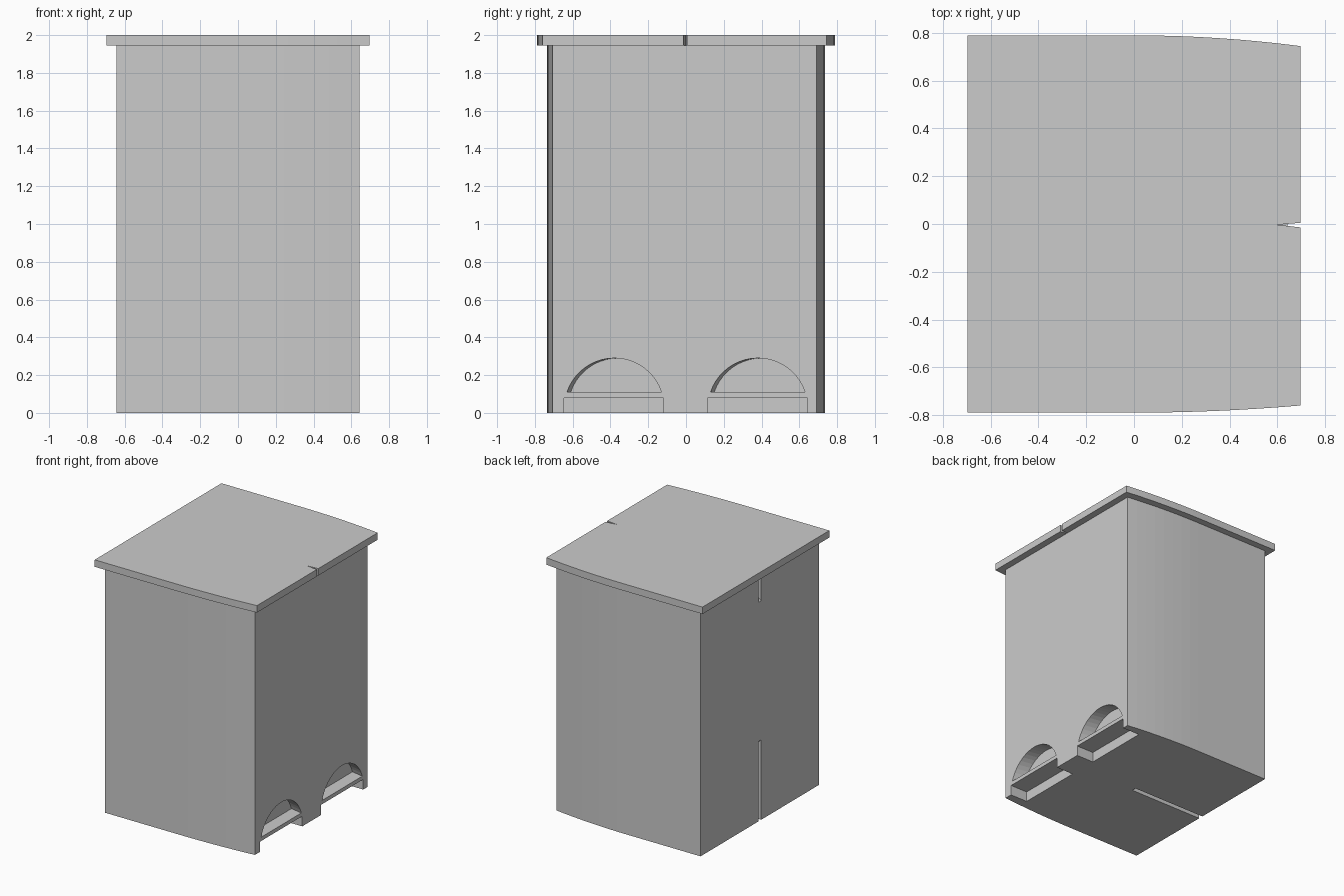
import bpy, bmesh, math
from mathutils import Vector

cube = bpy.data.objects.get("Cube")
if cube:
    bpy.data.objects.remove(cube, do_unlink=True)

grey = bpy.data.materials.new("plain grey")
grey.use_nodes = True
colour = (0.6, 0.6, 0.6, 1)
grey.diffuse_color = colour
grey.node_tree.nodes["Principled BSDF"].inputs["Base Color"].default_value = colour


def prism(name, points, sweep):
    """Sweep a flat polygon along a vector into a closed solid."""
    bm = bmesh.new()
    face = bm.faces.new([bm.verts.new(p) for p in points])
    top = bmesh.ops.extrude_face_region(bm, geom=[face])["geom"]
    bmesh.ops.translate(bm, vec=Vector(sweep),
                        verts=[v for v in top if isinstance(v, bmesh.types.BMVert)])
    bmesh.ops.recalc_face_normals(bm, faces=bm.faces)
    mesh = bpy.data.meshes.new(name)
    bm.to_mesh(mesh)
    bm.free()
    mesh.materials.append(grey)
    obj = bpy.data.objects.new(name, mesh)
    bpy.context.collection.objects.link(obj)
    return obj


def carve(target, cutter):
    """Subtract the cutter from the target and discard the cutter."""
    mod = target.modifiers.new("cut", "BOOLEAN")
    mod.operation, mod.solver, mod.object = "DIFFERENCE", "EXACT", cutter
    bpy.context.view_layer.objects.active = target
    bpy.ops.object.modifier_apply(modifier=mod.name)
    bpy.data.objects.remove(cutter, do_unlink=True)


def outline(half_x, half_y, z):
    """Plan shape whose long sides bow inward towards +x."""
    steps = [i / 8 for i in range(9)]
    near = [(half_x * t, -half_y + 0.03 * t * t, z) for t in steps]
    far = [(half_x * t, half_y - 0.045 * t * t, z) for t in reversed(steps)]
    return [(-half_x, -half_y, z)] + near + far + [(-half_x, half_y, z)]


# Main body
W = 0.643
body = prism("body", outline(W, 0.737, 0), (0, 0, 1.945))

# Arched recesses and the pedal notches beneath them
for y in (-0.38, 0.38):
    radius, centre_z, base_z = 0.264, 0.026, 0.11
    start = math.asin((base_z - centre_z) / radius)
    angles = [start + (math.pi - 2 * start) * i / 20 for i in range(21)]
    arch = [(W + 0.02, y - 0.004 + radius * math.cos(a),
             centre_z + radius * math.sin(a)) for a in angles]
    carve(body, prism("arch_cutter", arch, (-0.12, 0.024, 0)))
    lo, hi, x = y - 0.265, y + 0.262, W + 0.02
    notch = [(x, lo, -0.02), (x, hi, -0.02), (x, hi, 0.08), (x, lo, 0.08)]
    carve(body, prism("notch_cutter", notch, (-0.17, 0, 0)))

# Wedge slits down the middle of the back side
e = -W - 0.02
lower = [(e, -0.018, -0.02), (0, -0.018, -0.02), (0, -0.018, 0), (e, -0.018, 0.65)]
upper = [(e, -0.018, 1.71), (-0.4, -0.018, 1.93), (e, -0.018, 1.93)]
for slit in (lower, upper):
    carve(body, prism("slit_cutter", slit, (0, 0.036, 0)))

# Lid with a narrow wedge gap at its edge
lid = prism("lid", outline(0.697, 0.79, 1.945), (0, 0, 0.055))
gap = [(0.6, -0.003, 1.93), (0.72, -0.017, 1.93), (0.72, 0.007, 1.93)]
carve(lid, prism("gap_cutter", gap, (0, 0, 0.1)))
